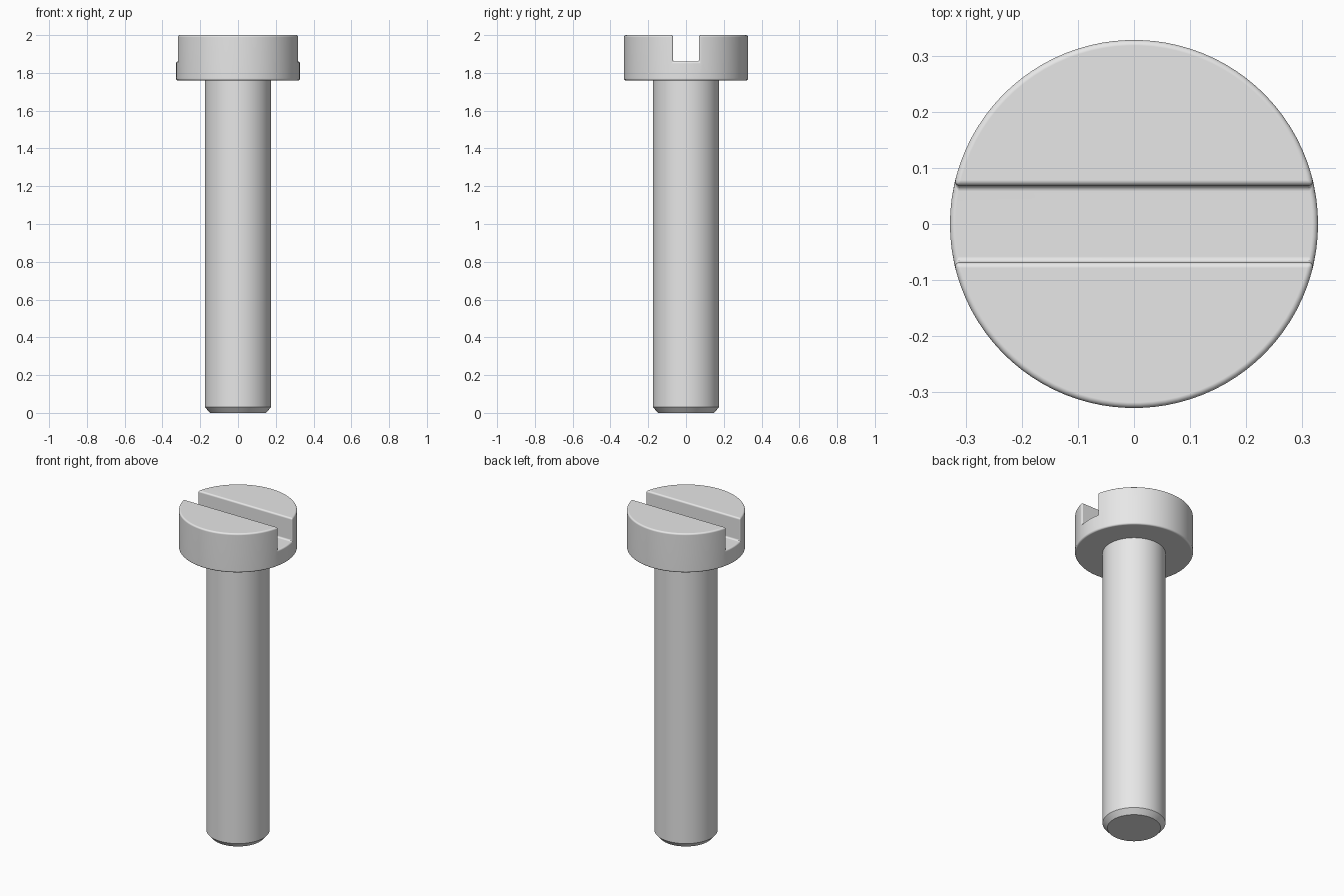
import bpy, bmesh
from math import sin, cos, radians

cube = bpy.data.objects.get("Cube")
if cube:
    bpy.data.objects.remove(cube, do_unlink=True)

steel = bpy.data.materials.new("grey steel")
steel.use_nodes = True
grey = (0.8, 0.8, 0.8, 1)
steel.diffuse_color = grey
steel.node_tree.nodes["Principled BSDF"].inputs["Base Color"].default_value = grey

SEGMENTS = 90
HEAD_RADIUS, SHANK_RADIUS = 0.328, 0.175
HEAD_BOTTOM, SLOT_FLOOR, TOP = 1.76, 1.86, 2.0
SLOT_STEP = 3            # slot corners lie this many segments from the x axis
HALF = SEGMENTS // 2


def ring(bm, radius, z):
    angles = [radians(360 / SEGMENTS * i) for i in range(SEGMENTS)]
    return [bm.verts.new((radius * cos(a), radius * sin(a), z)) for a in angles]


def bridge(bm, low, high, indices):
    for i in indices:
        j = (i + 1) % SEGMENTS
        bm.faces.new((low[i], low[j], high[j], high[i]))


def finish(bm, name):
    bmesh.ops.recalc_face_normals(bm, faces=bm.faces)
    mesh = bpy.data.meshes.new(name)
    bm.to_mesh(mesh)
    bm.free()
    mesh.materials.append(steel)
    obj = bpy.data.objects.new(name, mesh)
    bpy.context.collection.objects.link(obj)
    bpy.ops.object.select_all(action="DESELECT")
    obj.select_set(True)
    bpy.context.view_layer.objects.active = obj
    bpy.ops.object.shade_smooth_by_angle(angle=radians(35))
    weighted = obj.modifiers.new("even_normals", "WEIGHTED_NORMAL")
    weighted.keep_sharp = True


# Slotted head: full disc below, two raised halves above
bm = bmesh.new()
bottom = ring(bm, HEAD_RADIUS, HEAD_BOTTOM)
middle = ring(bm, HEAD_RADIUS, SLOT_FLOOR)
top = ring(bm, HEAD_RADIUS, TOP)
bm.faces.new(bottom)
bridge(bm, bottom, middle, range(SEGMENTS))
for start in (SLOT_STEP, HALF + SLOT_STEP):
    end = start + HALF - 2 * SLOT_STEP
    bridge(bm, middle, top, range(start, end))
    bm.faces.new(top[start:end + 1])
    bm.faces.new((middle[start], middle[end], top[end], top[start]))
right_end = [middle[i] for i in range(-SLOT_STEP, SLOT_STEP + 1)]
left_end = middle[HALF - SLOT_STEP:HALF + SLOT_STEP + 1]
bm.faces.new(right_end + left_end)
bmesh.ops.delete(bm, geom=[v for v in bm.verts if not v.link_faces], context="VERTS")
bmesh.ops.recalc_face_normals(bm, faces=bm.faces)

# Rounded rims and slot edges
sharp = [e for e in bm.edges if e.calc_face_angle(0) > radians(30)]
bmesh.ops.bevel(bm, geom=sharp, offset=0.01, offset_type="OFFSET", segments=4,
                profile=0.5, affect="EDGES", clamp_overlap=True)
finish(bm, "slotted_head")

# Plain shank with a chamfered tip
bm = bmesh.new()
rings = [ring(bm, r, z) for r, z in ((SHANK_RADIUS - 0.027, 0),
                                     (SHANK_RADIUS, 0.03),
                                     (SHANK_RADIUS, HEAD_BOTTOM + 0.01))]
for low, high in zip(rings, rings[1:]):
    bridge(bm, low, high, range(SEGMENTS))
bm.faces.new(rings[0])
bm.faces.new(rings[-1])
finish(bm, "shank")
